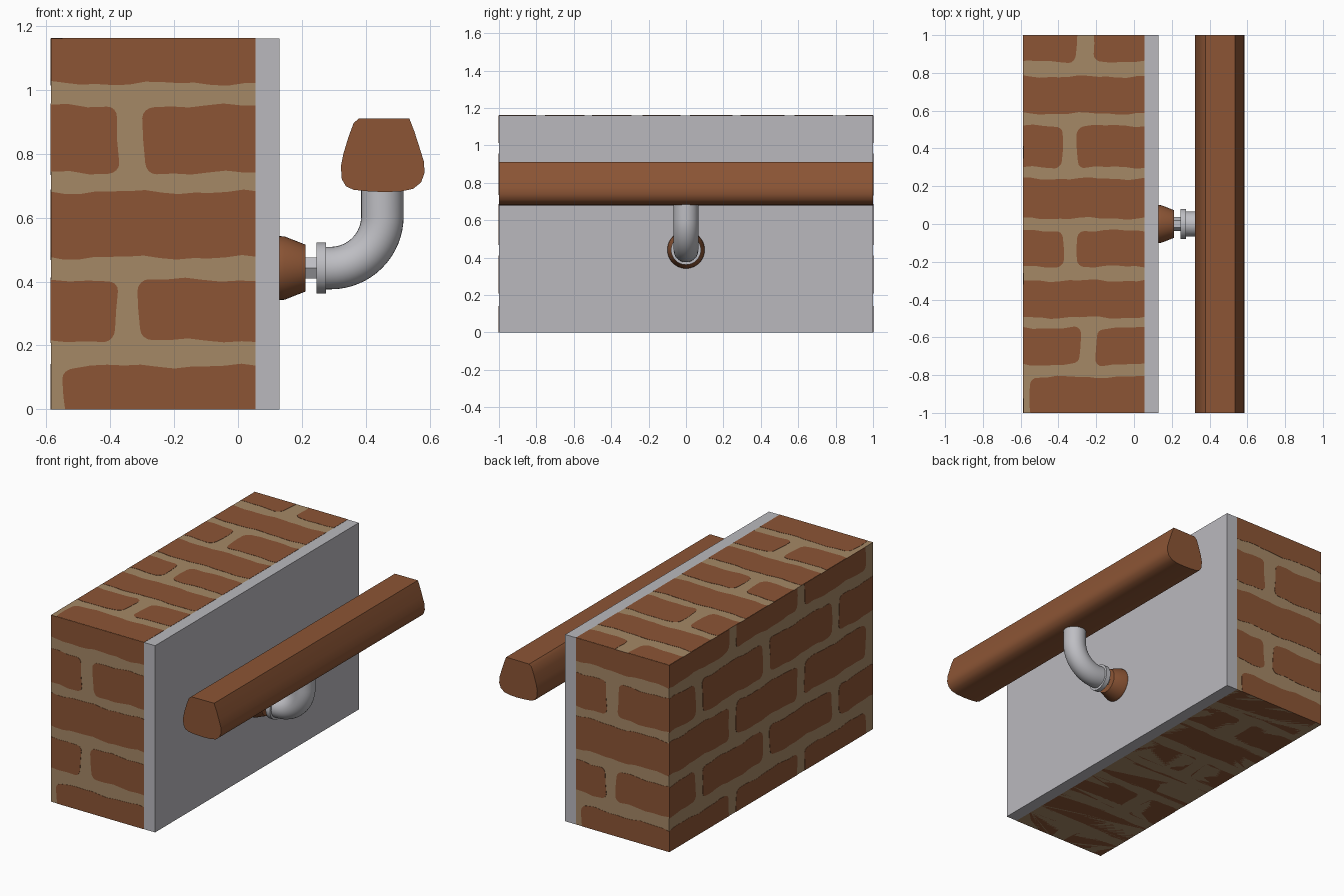
import bpy, bmesh, math, random
from mathutils import Vector

if "Cube" in bpy.data.objects:
    bpy.data.objects.remove(bpy.data.objects["Cube"])

random.seed(4)


def material(name, rgb):
    lin = [((c / 255 + 0.055) / 1.055) ** 2.4 for c in rgb]
    m = bpy.data.materials.new(name)
    m.diffuse_color = (*lin, 1)
    m.use_nodes = True
    m.node_tree.nodes["Principled BSDF"].inputs["Base Color"].default_value = m.diffuse_color
    return m


BRICK = material("brick", (140, 85, 53))
MORTAR = material("mortar", (165, 136, 102))
PLASTER = material("plaster", (186, 185, 190))
WOOD = material("wood", (140, 85, 53))
METAL = material("metal", (190, 190, 195))


def finish(bm, name, mat, smooth=None):
    bmesh.ops.recalc_face_normals(bm, faces=bm.faces)
    me = bpy.data.meshes.new(name)
    bm.to_mesh(me)
    bm.free()
    me.materials.append(mat)
    ob = bpy.data.objects.new(name, me)
    bpy.context.collection.objects.link(ob)
    if smooth:
        bpy.ops.object.select_all(action='DESELECT')
        ob.select_set(True)
        bpy.context.view_layer.objects.active = ob
        bpy.ops.object.shade_smooth_by_angle(angle=math.radians(smooth))
    return ob


def box(name, lo, hi, mat):
    bm = bmesh.new()
    bmesh.ops.create_cube(bm, size=1)
    for v in bm.verts:
        v.co = [l + (c + 0.5) * (h - l) for c, l, h in zip(v.co, lo, hi)]
    return finish(bm, name, mat)


def skin(name, rings, mat, smooth=None):
    """Closed rings of points bridged in order, with end caps."""
    bm = bmesh.new()
    vs = [[bm.verts.new(p) for p in r] for r in rings]
    n = len(vs[0])
    for a, b in zip(vs, vs[1:]):
        for i in range(n):
            bm.faces.new((a[i], a[(i + 1) % n], b[(i + 1) % n], b[i]))
    bm.faces.new(vs[0])
    bm.faces.new(vs[-1])
    return finish(bm, name, mat, smooth)


AXIS_Z = 0.442


def lathe_x(name, profile, sides, mat, smooth=None):
    """Turned part about the bracket axis; profile holds (x, radius)."""
    rings = [[(x, r * math.cos(t), AXIS_Z + r * math.sin(t))
              for t in (math.tau * i / sides for i in range(sides))] for x, r in profile]
    return skin(name, rings, mat, smooth)


# Wall core in mortar colour, with a plaster sheet on its right side
X0, X1, H = -0.585, 0.055, 1.16
box("wall_core", (X0, -1, 0), (X1, 1, H), MORTAR)
box("plaster_sheet", (X1, -1, 0), (0.13, 1, H), PLASTER)


# Brick faces: thin wobbly rounded plates
def brick_outline(u0, u1, v0, v1, lim):
    U0, U1, V0, V1 = lim
    # bricks that run past the wall edge get clipped by clamping
    a, b = (u0 - 0.1 if u0 <= U0 else u0), (u1 + 0.1 if u1 >= U1 else u1)
    c, d = (v0 - 0.1 if v0 <= V0 else v0), (v1 + 0.1 if v1 >= V1 else v1)
    r, pts = 0.035, []
    ph = [random.uniform(0, 6.28) for _ in range(4)]
    corners = [(b - r, d - r), (a + r, d - r), (a + r, c + r), (b - r, c + r)]
    for k, (cx, cy) in enumerate(corners):
        for s in range(5):
            t = math.pi / 2 * (k + s / 4)
            pts.append((cx + r * math.cos(t), cy + r * math.sin(t)))
        nx, ny = corners[(k + 1) % 4]
        ex, ey = math.cos(math.pi / 2 * (k + 1)) * r, math.sin(math.pi / 2 * (k + 1)) * r
        m = max(2, int(math.hypot(nx - cx, ny - cy) / 0.05))
        for s in range(1, m):
            f = s / m
            pts.append((cx + (nx - cx) * f + ex, cy + (ny - cy) * f + ey))
    out = []
    for u, v in pts:
        w = 0.005 * math.sin(u * 17 + ph[0]) + 0.003 * math.sin(u * 41 + ph[1])
        q = 0.005 * math.sin(v * 21 + ph[2])
        p = (min(max(u + q, U0), U1), min(max(v + w, V0), V1))
        if not out or (Vector(p) - Vector(out[-1])).length > 1e-4:
            out.append(p)
    if (Vector(out[0]) - Vector(out[-1])).length < 1e-4:
        out.pop()
    return out


def brick_face(name, rows, lim, place, normal):
    """rows: (v0, v1, [gap ranges]); place maps (u, v) to a 3D point."""
    bm = bmesh.new()
    for v0, v1, gaps in rows:
        edges = [lim[0]] + [e for g in gaps for e in g] + [lim[1]]
        for u0, u1 in zip(edges[::2], edges[1::2]):
            if u1 - u0 < 0.03:
                continue
            pts = [Vector(place(u, v)) for u, v in brick_outline(u0, u1, v0, v1, lim)]
            n = Vector(normal) * 0.0015
            lo, hi = [[bm.verts.new(p + s * n) for p in pts] for s in (-1, 1)]
            bm.faces.new(lo)
            bm.faces.new(hi)
            for i in range(len(pts)):
                j = (i + 1) % len(pts)
                bm.faces.new((lo[i], lo[j], hi[j], hi[i]))
    return finish(bm, name, BRICK)


COURSES = [(0, 0.135), (0.215, 0.405), (0.475, 0.68), (0.74, 0.95), (1.02, H)]
END_GAPS = [[(X0, -0.545)], [(-0.38, -0.31)], [], [(-0.375, -0.295)], []]
SIDE_GAPS = [[(c - 0.035, c + 0.035) for c in cs] for cs in
             ((-0.96, -0.29, 0.38), (-0.63, 0.05, 0.71))]
end_rows = [(*c, g) for c, g in zip(COURSES, END_GAPS)]
end_lim = (X0, X1, 0, H)
brick_face("front_bricks", end_rows, end_lim, lambda u, v: (u, -1, v), (0, -1, 0))
brick_face("back_bricks", end_rows, end_lim, lambda u, v: (X0 + X1 - u, 1, v), (0, 1, 0))
side_rows = [(*c, SIDE_GAPS[i % 2]) for i, c in enumerate(COURSES)]
brick_face("left_bricks", side_rows, (-1, 1, 0, H), lambda u, v: (X0, u, v), (-1, 0, 0))
top_rows = [(-1, -0.81, [(X0, -0.55)]), (-0.745, -0.55, [(-0.285, -0.2)]),
            (-0.495, -0.3, []), (-0.225, -0.035, [(-0.375, -0.3)]),
            (0.03, 0.24, []), (0.3, 0.52, [(-0.38, -0.3)]),
            (0.585, 0.78, []), (0.86, 1, [(-0.305, -0.215)])]
top_lim = (X0, X1, -1, 1)
brick_face("top_bricks", top_rows, top_lim, lambda u, v: (u, v, H), (0, 0, 1))
brick_face("bottom_bricks", top_rows, top_lim, lambda u, v: (u, -v, 0.0015), (0, 0, -1))

# Wall bracket: wooden rose, hex bolt and metal collar
lathe_x("wooden_rose", [(0.13, 0.1), (0.146, 0.099), (0.212, 0.073)], 40, WOOD, 35)
lathe_x("hex_bolt", [(0.2, 0.0375), (0.25, 0.0375)], 6, METAL)
lathe_x("collar", [(0.246, 0.08), (0.275, 0.08)], 40, METAL, 35)

# Bent pipe: straight, quarter turn, straight up into the rail
R, PX, PZ, TUBE = 0.162, 0.29, 0.604, 0.0665
path = [(0.26, AXIS_Z, 0)]
path += [(PX + R * math.sin(t), PZ - R * math.cos(t), t)
         for t in (math.pi / 2 * i / 16 for i in range(17))]
path.append((PX + R, 0.7, math.pi / 2))
rings = []
for x, z, t in path:
    ring = []
    for i in range(32):
        a = math.tau * i / 32
        d = TUBE * math.cos(a)
        ring.append((x - d * math.sin(t), TUBE * math.sin(a), z + d * math.cos(t)))
    rings.append(ring)
skin("bent_pipe", rings, METAL, 35)

# Handrail: moulded section swept along y
section = [(0.378, 0.91), (0.362, 0.896), (0.345, 0.85), (0.33, 0.8), (0.322, 0.76),
           (0.325, 0.72), (0.338, 0.698), (0.362, 0.687), (0.41, 0.682), (0.46, 0.68),
           (0.51, 0.682), (0.548, 0.69), (0.573, 0.71), (0.584, 0.74), (0.582, 0.775),
           (0.568, 0.82), (0.552, 0.87), (0.536, 0.911)]
skin("handrail", [[(x, y, z) for x, z in section] for y in (-1, 1)], WOOD, 40)
